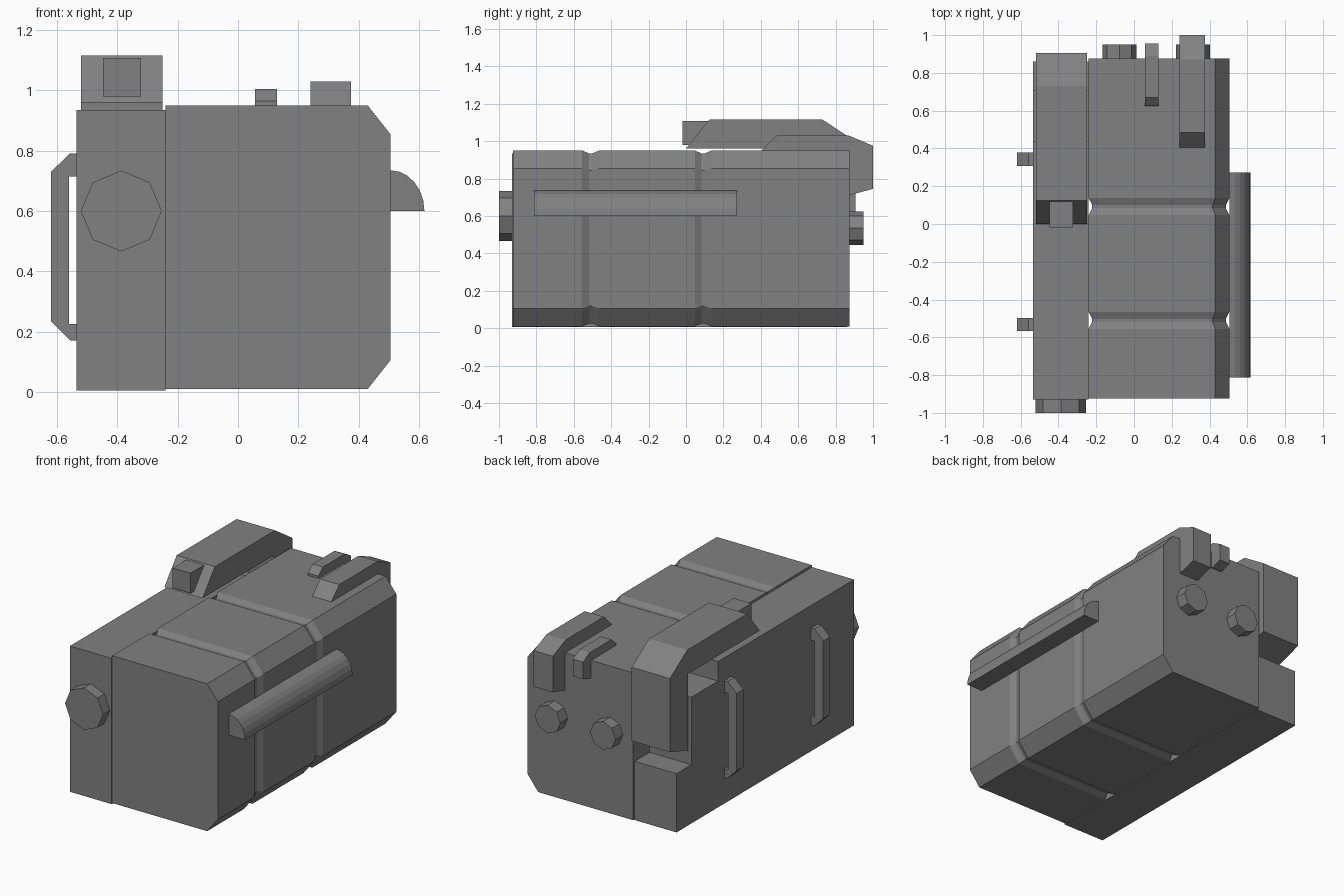
import bpy, bmesh, math
from mathutils import Vector

if "Cube" in bpy.data.objects:
    bpy.data.objects.remove(bpy.data.objects["Cube"], do_unlink=True)

GREY = (0.22, 0.22, 0.22, 1)
mat = bpy.data.materials.new("grey")
mat.use_nodes = True
mat.diffuse_color = GREY
mat.node_tree.nodes["Principled BSDF"].inputs["Base Color"].default_value = GREY


def loft(name, rings):
    """Closed solid skinned through equal-length rings of points."""
    bm = bmesh.new()
    loops = [[bm.verts.new(p) for p in ring] for ring in rings]
    n = len(loops[0])
    for a, b in zip(loops, loops[1:]):
        for i in range(n):
            j = (i + 1) % n
            bm.faces.new((a[i], a[j], b[j], b[i]))
    bm.faces.new(loops[0])
    bm.faces.new(loops[-1])
    bmesh.ops.recalc_face_normals(bm, faces=bm.faces)
    mesh = bpy.data.meshes.new(name)
    bm.to_mesh(mesh)
    bm.free()
    mesh.materials.append(mat)
    obj = bpy.data.objects.new(name, mesh)
    bpy.context.collection.objects.link(obj)
    return obj


def along_x(name, profile, x0, x1):
    """Extrude a (y, z) side profile across x."""
    return loft(name, [[(x, y, z) for y, z in profile] for x in (x0, x1)])


def along_y(name, profile, y0, y1):
    """Extrude an (x, z) front profile along y."""
    return loft(name, [[(x, y, z) for x, z in profile] for y in (y0, y1)])


def knob(name, x, z, radius, y0, y1):
    ring = [(x + radius * math.cos(i * math.tau / 8),
             z + radius * math.sin(i * math.tau / 8)) for i in range(8)]
    return along_y(name, ring, y0, y1)


# Main body: chamfered section pinched inwards at two grooves
section = [(-0.24, 0.01), (0.43, 0.01), (0.505, 0.105),
           (0.505, 0.855), (0.43, 0.95), (-0.24, 0.95)]
centre = Vector((0.135, 0.48))


def body_ring(y, sx=1, sz=1):
    return [(centre.x + (x - centre.x) * sx, y, centre.y + (z - centre.y) * sz)
            for x, z in section]


rings = [body_ring(-0.925)]
for groove in (-0.51, 0.092):
    for dy in (-0.045, -0.008, 0.008, 0.045):
        pinch = abs(dy) < 0.02
        rings.append(body_ring(groove + dy, 0.95 if pinch else 1, 0.966 if pinch else 1))
rings.append(body_ring(0.875))
loft("main_body", rings)

# Side case with stepped rear cutout
along_x("side_case", [(-0.93, 0.005), (0.86, 0.005), (0.86, 0.38), (0.71, 0.38),
                      (0.71, 0.81), (0.44, 0.81), (0.44, 0.935), (-0.93, 0.935)],
        -0.535, -0.24)

# Hooked hood over the side case, with its lens block
along_x("hood", [(0, 0.96), (0.125, 1.115), (0.73, 1.115), (0.905, 1.0),
                 (0.905, 0.53), (0.72, 0.47), (0.72, 0.96)], -0.52, -0.25)
along_x("lens_block", [(-0.018, 0.98), (0.2, 0.98), (0.2, 1.108), (-0.018, 1.108)],
        -0.448, -0.322)

# Clips folded over the rear top edge
along_x("large_clip", [(0.4, 0.945), (0.485, 1.03), (0.87, 1.03), (1.0, 0.975),
                       (1.0, 0.745), (0.87, 0.71), (0.87, 0.945)], 0.24, 0.375)
along_x("small_clip", [(0.625, 0.95), (0.625, 0.965), (0.67, 1.005), (0.89, 1.005),
                       (0.955, 0.97), (0.955, 0.86), (0.89, 0.84), (0.87, 0.84),
                       (0.87, 0.95)], 0.057, 0.13)

# Eight-sided knobs
knob("front_knob", -0.387, 0.6, 0.134, -1.0, -0.93)
knob("rear_knob_left", 0.312, 0.535, 0.09, 0.87, 0.95)
knob("rear_knob_right", -0.078, 0.535, 0.09, 0.87, 0.95)

# Quarter-round side rail
arc = [(0.505 + 0.113 * math.sin(a), 0.6 + 0.135 * math.cos(a))
       for a in (i * math.pi / 12 for i in range(7))]
along_y("side_rail", arc + [(0.505, 0.6)], -0.813, 0.272)

# Grab handles on the side case
handle = [(-0.535, 0.17), (-0.555, 0.17), (-0.62, 0.235), (-0.62, 0.73),
          (-0.558, 0.79), (-0.535, 0.79), (-0.535, 0.715), (-0.56, 0.715),
          (-0.56, 0.225), (-0.535, 0.225)]
along_y("front_handle", handle, -0.567, -0.498)
along_y("rear_handle", handle, 0.308, 0.378)
